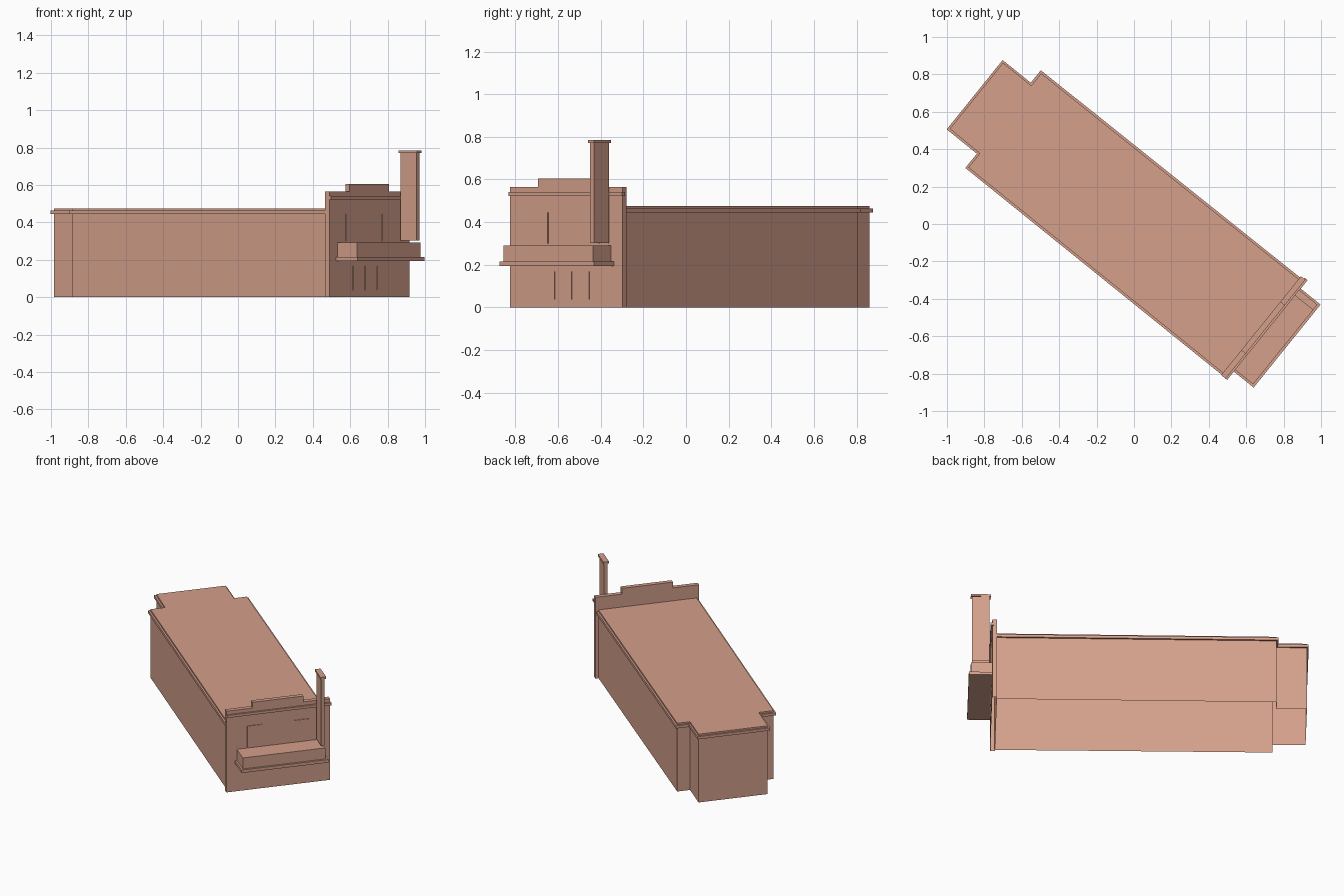
import bpy, bmesh, math
from mathutils import Matrix

if "Cube" in bpy.data.objects:
    bpy.data.objects.remove(bpy.data.objects["Cube"])

# The building lies along a local u axis (length) and v axis (width), turned in plan
TURN = Matrix.Rotation(-math.radians(38.9), 4, 'Z')

mat = bpy.data.materials.new("terracotta")
mat.diffuse_color = (0.66, 0.35, 0.26, 1)
mat.use_nodes = True
mat.node_tree.nodes["Principled BSDF"].inputs["Base Color"].default_value = mat.diffuse_color


def finish(name, bm):
    bm.transform(TURN)
    me = bpy.data.meshes.new(name)
    bm.to_mesh(me)
    bm.free()
    me.materials.append(mat)
    ob = bpy.data.objects.new(name, me)
    bpy.context.collection.objects.link(ob)


def prism(name, outline, z0, z1, floor=True):
    bm = bmesh.new()
    face = bm.faces.new([bm.verts.new((u, v, z0)) for u, v in outline])
    ext = bmesh.ops.extrude_face_region(bm, geom=[face], use_keep_orig=True)
    top = [g for g in ext["geom"] if isinstance(g, bmesh.types.BMVert)]
    bmesh.ops.translate(bm, verts=top, vec=(0, 0, z1 - z0))
    bmesh.ops.recalc_face_normals(bm, faces=bm.faces)
    if not floor:  # shell left open underneath
        low = [f for f in bm.faces if all(abs(v.co.z - z0) < 1e-5 for v in f.verts)]
        bmesh.ops.delete(bm, geom=low, context='FACES_ONLY')
    finish(name, bm)


def box(name, u0, u1, v0, v1, z0, z1, floor=True):
    prism(name, [(u0, v0), (u1, v0), (u1, v1), (u0, v1)], z0, z1, floor)


# T-shaped plan with a narrower rear bay, from the front right corner round to the front left
WALL = [(0.872, 0.323), (-0.892, 0.315), (-0.892, 0.231), (-1.086, 0.231),
        (-1.086, -0.222), (-0.879, -0.224), (-0.879, -0.321), (0.872, -0.321)]
EAVE = [(0.872, 0.335), (-0.904, 0.327), (-0.904, 0.241), (-1.097, 0.241),
        (-1.097, -0.235), (-0.890, -0.235), (-0.890, -0.333), (0.872, -0.333)]

# Main hall, open underneath
prism("hall", WALL, 0, 0.475, floor=False)

# Eave: a rectangular band swept round the side and rear walls
bm = bmesh.new()
rows = [[bm.verts.new((u, v, z)) for u, v in path]
        for path, z in ((WALL, 0.445), (EAVE, 0.445), (EAVE, 0.464), (WALL, 0.464))]
for a, b in zip(rows, rows[1:]):
    for i in range(len(a) - 1):
        bm.faces.new((a[i], a[i + 1], b[i + 1], b[i]))
bmesh.ops.recalc_face_normals(bm, faces=bm.faces)
# make sure the top strip faces upward
if sum(f.normal.z for f in bm.faces if f.calc_center_median().z > 0.463) < 0:
    bmesh.ops.reverse_faces(bm, faces=bm.faces)
finish("eave", bm)

# Front facade with cornice and raised parapet
box("facade", 0.87, 0.90, -0.336, 0.343, 0, 0.565, floor=False)
box("cornice", 0.89, 0.911, -0.336, 0.349, 0.522, 0.54)
box("parapet", 0.87, 0.90, -0.165, 0.169, 0.565, 0.605, floor=False)

# Thin raised window and door panels
for i, v in enumerate((-0.152, 0.158)):
    box(f"window_{i + 1}", 0.899, 0.905, v - 0.048, v + 0.048, 0.30, 0.445)
for i, v in enumerate((-0.102, 0.001, 0.106)):
    box(f"door_{i + 1}", 0.899, 0.905, v - 0.038, v + 0.038, 0.037, 0.167)

# Entrance canopy
box("canopy_slab", 0.90, 1.047, -0.279, 0.291, 0.193, 0.214)
box("canopy_box", 0.90, 1.034, -0.267, 0.274, 0.214, 0.291, floor=False)

# Tall blade sign standing out from the facade
box("blade_sign", 0.915, 1.026, 0.25, 0.273, 0.303, 0.772, floor=False)
box("blade_sign_cap", 0.907, 1.034, 0.243, 0.280, 0.77, 0.785, floor=False)
